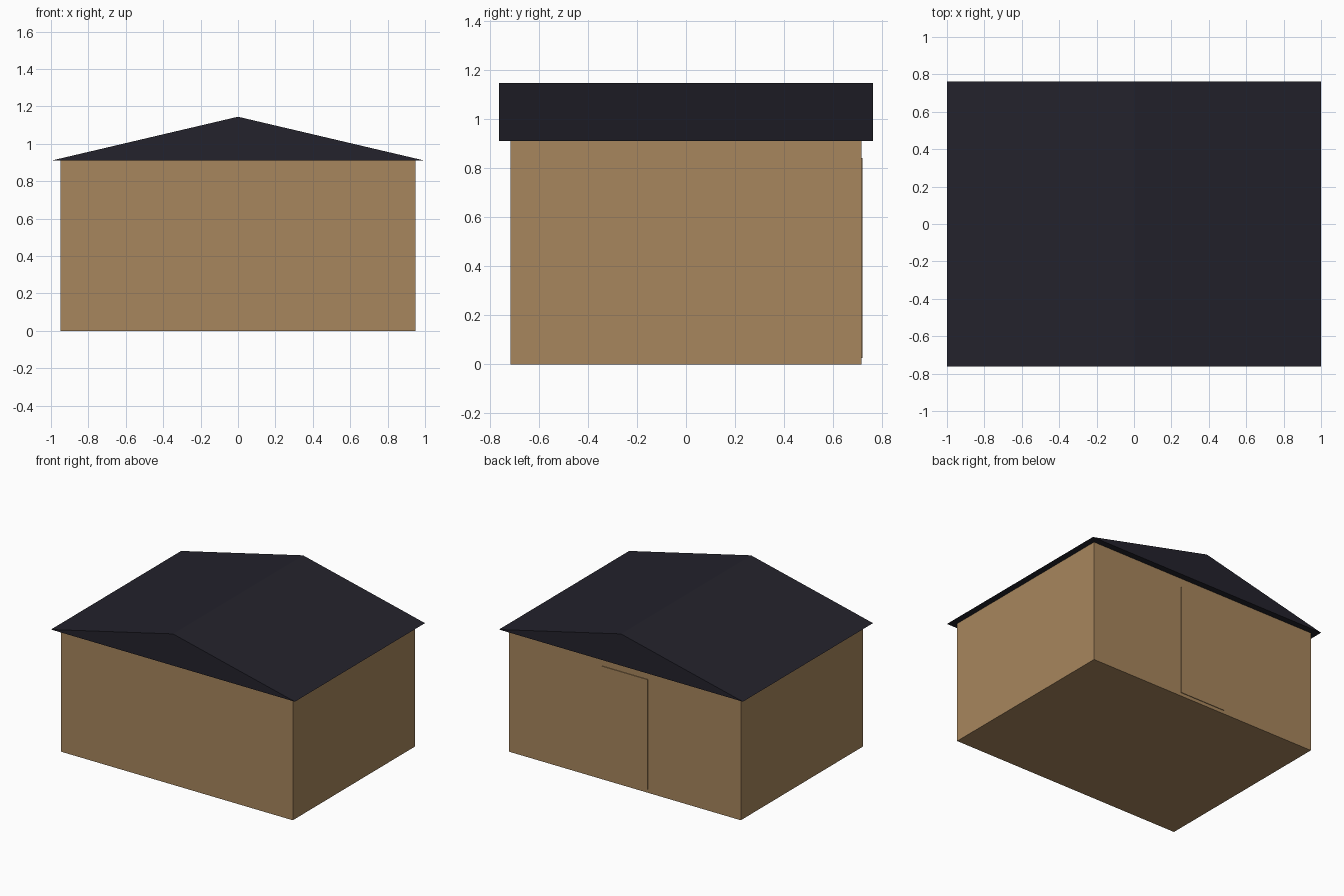
import bpy
import bmesh

default = bpy.data.objects.get("Cube")
if default:
    bpy.data.objects.remove(default, do_unlink=True)


def make_material(name, rgb):
    mat = bpy.data.materials.new(name)
    mat.use_nodes = True
    colour = (*rgb, 1.0)
    mat.diffuse_color = colour
    mat.node_tree.nodes["Principled BSDF"].inputs["Base Color"].default_value = colour
    return mat


def extrude_profile(name, profile, y_front, y_back, mat):
    """Sweep a closed x-z profile from y_front to y_back."""
    bm = bmesh.new()
    face = bm.faces.new([bm.verts.new((x, y_front, z)) for x, z in profile])
    swept = bmesh.ops.extrude_face_region(bm, geom=[face])["geom"]
    new_verts = [g for g in swept if isinstance(g, bmesh.types.BMVert)]
    bmesh.ops.translate(bm, verts=new_verts, vec=(0, y_back - y_front, 0))
    bmesh.ops.recalc_face_normals(bm, faces=bm.faces)
    mesh = bpy.data.meshes.new(name)
    bm.to_mesh(mesh)
    bm.free()
    mesh.materials.append(mat)
    obj = bpy.data.objects.new(name, mesh)
    bpy.context.collection.objects.link(obj)
    return obj


def rectangle(half_width, bottom, top):
    return [(-half_width, bottom), (half_width, bottom),
            (half_width, top), (-half_width, top)]


wood = make_material("tan wood", (0.39, 0.24, 0.11))
slate = make_material("dark slate", (0.017, 0.016, 0.025))

wall_y, eave_z = 0.715, 0.91

# Closed wall block
extrude_profile("walls", rectangle(0.95, 0, eave_z), -wall_y, wall_y, wood)

# Gabled roof with an overhang on every side
extrude_profile("roof", [(-1, eave_z), (1, eave_z), (0, 1.145)], -0.762, 0.762, slate)

# Flush door plate on the back wall
extrude_profile("back_door", rectangle(0.19, 0.025, 0.84), wall_y, wall_y + 0.005, wood)
